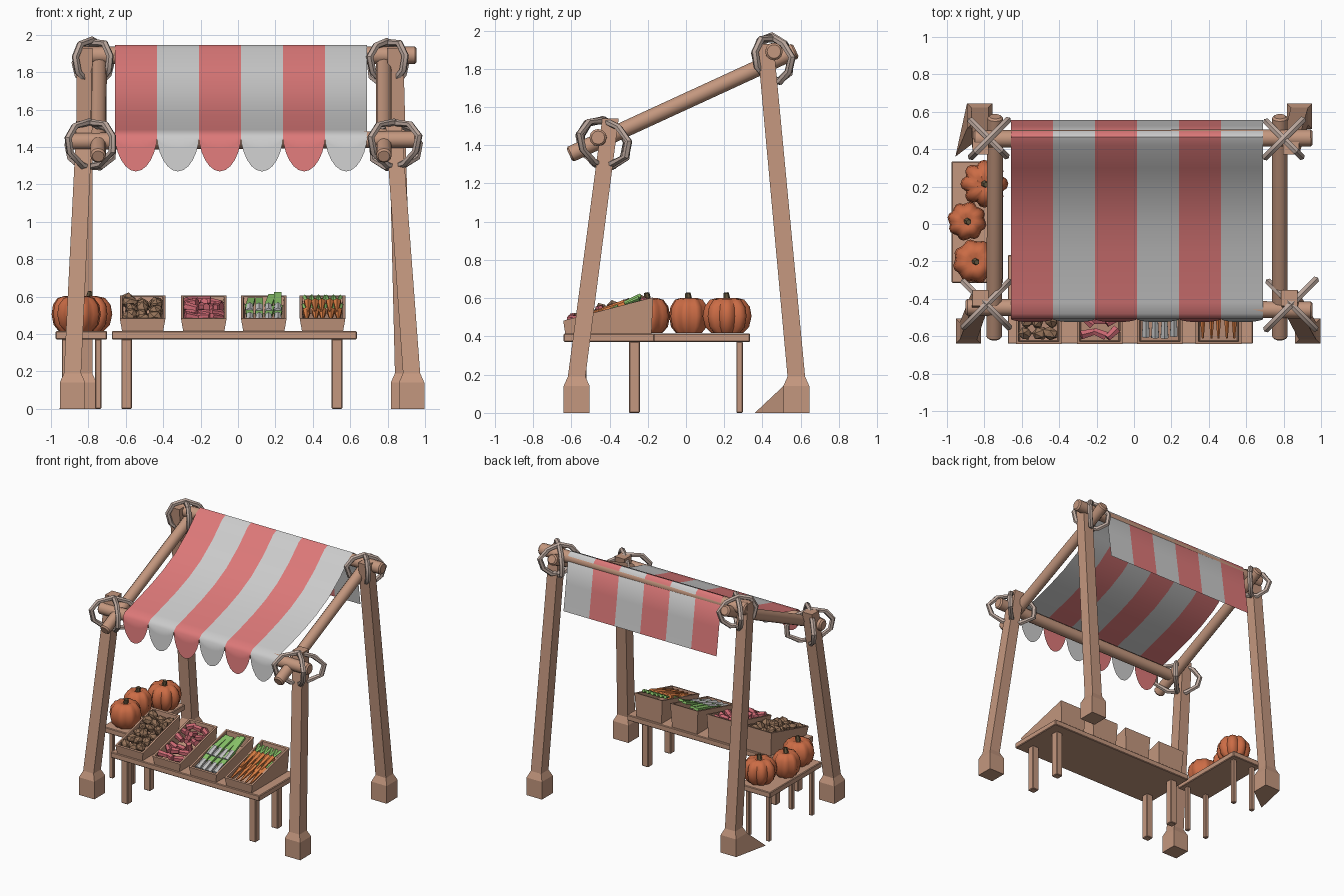
import bpy, bmesh, math, random
from mathutils import Vector, Matrix, Euler

if "Cube" in bpy.data.objects:
    bpy.data.objects.remove(bpy.data.objects["Cube"])

random.seed(4)


def material(name, r, g, b):
    m = bpy.data.materials.new(name)
    m.diffuse_color = (r, g, b, 1)
    m.use_nodes = True
    m.node_tree.nodes["Principled BSDF"].inputs["Base Color"].default_value = m.diffuse_color
    return m


WOOD = material("wood", 0.55, 0.31, 0.21)
ROPE = material("rope", 0.50, 0.39, 0.34)
RED = material("red_cloth", 0.72, 0.19, 0.19)
WHITE = material("plain_cloth", 0.8, 0.8, 0.8)
PUMPKIN = material("pumpkin", 0.60, 0.15, 0.06)
STEM = material("stem", 0.14, 0.10, 0.05)
POTATO = material("potato", 0.30, 0.17, 0.10)
RADISH = material("radish", 0.60, 0.14, 0.17)
GREEN = material("leaf", 0.25, 0.55, 0.14)
ORANGE = material("carrot", 0.75, 0.22, 0.06)


def finish(bm, name, *mats, smooth=None):
    bmesh.ops.recalc_face_normals(bm, faces=bm.faces)
    me = bpy.data.meshes.new(name)
    bm.to_mesh(me)
    bm.free()
    for m in mats:
        me.materials.append(m)
    ob = bpy.data.objects.new(name, me)
    bpy.context.collection.objects.link(ob)
    if smooth:
        bpy.ops.object.select_all(action='DESELECT')
        bpy.context.view_layer.objects.active = ob
        ob.select_set(True)
        bpy.ops.object.shade_smooth_by_angle(angle=math.radians(smooth))
    return ob


def paint(verts, idx):
    for v in verts:
        for f in v.link_faces:
            f.material_index = idx


def cone(bm, p, q, r0, r1, n=6, idx=0):
    p, q = Vector(p), Vector(q)
    rot = (q - p).to_track_quat('Z', 'Y').to_matrix().to_4x4()
    g = bmesh.ops.create_cone(bm, cap_ends=True, segments=n, radius1=r0, radius2=r1,
                              depth=(q - p).length, matrix=Matrix.Translation((p + q) / 2) @ rot)
    paint(g["verts"], idx)


def box(bm, c, s, rot=(0, 0, 0), idx=0):
    m = Matrix.Translation(c) @ Euler(rot).to_matrix().to_4x4() @ Matrix.Diagonal((*s, 1))
    paint(bmesh.ops.create_cube(bm, size=1, matrix=m)["verts"], idx)


def loft(bm, rings):
    loops = [[bm.verts.new(p) for p in r] for r in rings]
    n = len(loops[0])
    for a, b in zip(loops, loops[1:]):
        for i in range(n):
            bm.faces.new((a[i], a[(i + 1) % n], b[(i + 1) % n], b[i]))
    bm.faces.new(loops[0][::-1])
    bm.faces.new(loops[-1])


def square(x, y, z, h):
    return [(x + i * h, y + j * h, z) for i, j in ((-1, -1), (1, -1), (1, 1), (-1, 1))]


# Leaning posts with block feet; the back left foot is stretched into a wedge
for name, (x0, y0), (x1, y1, z1) in (
        ("front_left_post", (-0.885, -0.572), (-0.82, -0.395, 1.54)),
        ("front_right_post", (0.928, -0.572), (0.83, -0.395, 1.54)),
        ("back_left_post", (-0.825, 0.577), (-0.82, 0.415, 1.93)),
        ("back_right_post", (0.885, 0.577), (0.84, 0.415, 1.93))):
    bm = bmesh.new()
    base = square(x0, y0, 0, 0.068)
    if name == "back_left_post":
        base[0] = (-0.955, 0.36, 0)
    loft(bm, [base, square(x0, y0, 0.14, 0.068), square(x0, y0, 0.19, 0.046),
              square(x1, y1, z1, 0.043)])
    finish(bm, name, WOOD)

# Round frame beams
for name, p, q, r in (
        ("front_beam", (-0.90, -0.445, 1.43), (0.955, -0.46, 1.44), 0.045),
        ("back_beam", (-0.86, 0.455, 1.89), (0.955, 0.46, 1.89), 0.046),
        ("left_beam", (-0.748, -0.61, 1.35), (-0.742, 0.575, 1.895), 0.042),
        ("right_beam", (0.78, -0.61, 1.35), (0.78, 0.575, 1.895), 0.042)):
    bm = bmesh.new()
    cone(bm, p, q, r, r, 12)
    ends = [e for e in bm.edges if any(len(f.verts) > 4 for f in e.link_faces)]
    bmesh.ops.bevel(bm, geom=ends, offset=0.01, segments=1, affect='EDGES')
    finish(bm, name, WOOD, smooth=35)

# Crossed rope lashings, two faceted loops per corner
for name, c, rd, rz in (
        ("front_left_rope", (-0.79, -0.43, 1.415), 0.18, 0.12),
        ("front_right_rope", (0.84, -0.43, 1.415), 0.18, 0.12),
        ("back_left_rope", (-0.775, 0.455, 1.85), 0.135, 0.115),
        ("back_right_rope", (0.80, 0.455, 1.85), 0.135, 0.115)):
    bm = bmesh.new()
    for s in (1, -1):
        path = []
        for i in range(9):
            a = math.tau * (i + 0.3) / 9
            k = random.uniform(0.93, 1.07)
            d = rd * 0.707 * k * math.cos(a)
            path.append(Vector(c) + Vector((d, s * d, rz * k * math.sin(a) - 0.15 * s * d)))
        side = Vector((1, -s, 0)).normalized()
        loops = []
        for v in path:
            out = (v - Vector(c)).normalized()
            loops.append([bm.verts.new(v + 0.02 * (math.cos(t) * out + math.sin(t) * side))
                          for t in [math.tau * j / 6 for j in range(6)]])
        for i in range(9):
            a, b = loops[i], loops[(i + 1) % 9]
            for j in range(6):
                bm.faces.new((a[j], a[(j + 1) % 6], b[(j + 1) % 6], b[j]))
    finish(bm, name, ROPE, smooth=40)

# Striped awning: sagging sheet, back flap and scalloped front edge
PROFILE = [(0.555, 1.50), (0.525, 1.71), (0.495, 1.925), (0.465, 1.945), (0.42, 1.925),
           (0.30, 1.81), (0.15, 1.70), (0, 1.625), (-0.15, 1.57), (-0.30, 1.525),
           (-0.42, 1.492), (-0.48, 1.478), (-0.508, 1.45)]
bm = bmesh.new()
W, N = 1.348 / 6, 12
for s in range(6):
    cols = []
    for i in range(N + 1):
        u = -math.cos(math.pi * i / N)
        x = -0.658 + W * (s + 0.5 + u / 2)
        drop = 0.18 * max(1 - u * u, 0) ** 0.6 + 0.001
        pts = PROFILE + [(-0.508 - 0.017 * k * drop / 0.18, 1.45 - k * drop) for k in (0.33, 0.66, 1)]
        cols.append([bm.verts.new((x, y, z)) for y, z in pts])
    for a, b in zip(cols, cols[1:]):
        for j in range(len(a) - 1):
            bm.faces.new((a[j], a[j + 1], b[j + 1], b[j])).material_index = s % 2
bmesh.ops.remove_doubles(bm, verts=bm.verts, dist=0.0004)
finish(bm, "awning", RED, WHITE, smooth=50)

# Display tables
for name, x0, x1, y0, y1, legx, legy, w in (
        ("main_table", -0.675, 0.635, -0.64, -0.165, (-0.595, 0.53), (-0.55, -0.27), 0.058),
        ("side_table", -0.975, -0.70, -0.315, 0.335, (-0.925, -0.748), (-0.26, 0.28), 0.034)):
    bm = bmesh.new()
    box(bm, ((x0 + x1) / 2, (y0 + y1) / 2, 0.393), (x1 - x0, y1 - y0, 0.045))
    for x in legx:
        for y in legy:
            box(bm, (x, y, 0.187), (w, w, 0.374))
    bmesh.ops.bevel(bm, geom=bm.edges[:], offset=0.005, segments=1, affect='EDGES')
    finish(bm, name, WOOD)


def rim(y):
    return 0.483 + (y + 0.64) * 0.26


# Open sloping crates
CRATES = [-0.51, -0.183, 0.138, 0.452]
for k, cx in enumerate(CRATES):
    bm = bmesh.new()
    rings = []
    for hw, y0, y1, z0, z1 in ((0.110, -0.632, -0.18, 0.415, 0.415),
                               (0.122, -0.642, -0.172, rim(-0.642), rim(-0.172)),
                               (0.108, -0.628, -0.187, rim(-0.628), rim(-0.187)),
                               (0.100, -0.622, -0.190, 0.43, 0.51)):
        rings.append([(cx - hw, y0, z0), (cx + hw, y0, z0), (cx + hw, y1, z1), (cx - hw, y1, z1)])
    loft(bm, rings)
    finish(bm, f"crate_{k + 1}", WOOD)

# Potatoes
bm = bmesh.new()
for i in range(3):
    for j in range(6):
        y = -0.585 + 0.07 * j
        loc = (CRATES[0] + (i - 1) * 0.066 + random.uniform(-.01, .01), y,
               rim(y) - 0.022 + random.uniform(-0.012, 0.02))
        m = (Matrix.Translation(loc) @ Euler([random.uniform(0, 3) for _ in "xyz"]).to_matrix().to_4x4()
             @ Matrix.Diagonal((0.048, 0.036, 0.036, 1)))
        bmesh.ops.create_icosphere(bm, subdivisions=1, radius=1, matrix=m)
finish(bm, "potatoes", POTATO)

# Radishes
bm = bmesh.new()
for i in range(3):
    for j in range(6):
        y = -0.585 + 0.07 * j
        z = rim(y) - 0.02 + random.uniform(-0.01, 0.015)
        x = CRATES[1] + (i - 1) * 0.066
        d = Vector((random.uniform(-1, 1), random.uniform(-.7, .7), random.uniform(-.2, .4))).normalized() * 0.036
        cone(bm, Vector((x, y, z)) - d, Vector((x, y, z)) + d, 0.026, 0.02, 6)
finish(bm, "radishes", RADISH)

# Leeks: pale bulbs at the front, broad leaves at the back
bm = bmesh.new()
for i in range(4):
    x = CRATES[2] + (i - 1.5) * 0.05
    for y, h in ((-0.60, -0.015), (-0.47, 0.0)):
        y += random.uniform(-0.012, 0.012)
        dx = random.uniform(-0.02, 0.02)
        mid = Vector((x, y + 0.09, rim(y + 0.09) + h))
        cone(bm, (x, y, rim(y) + h - 0.012), mid, 0.024, 0.018, 6, 0)
        tip = mid + Vector((dx, 0.13, 0.045 + random.uniform(-0.015, 0.02)))
        ang = (tip - mid).to_track_quat('Y', 'Z').to_euler()
        box(bm, (mid + tip) / 2, (0.04, 0.15, 0.018), ang, 1)
finish(bm, "leeks", WHITE, GREEN)

# Carrots: tips to the front, leafy tops behind
bm = bmesh.new()
for i in range(5):
    for y, h in ((-0.61, -0.015), (-0.50, 0.002)):
        x = CRATES[3] + (i - 2) * 0.041 + random.uniform(-.006, .006)
        top = Vector((x, y + 0.18, rim(y + 0.18) + h))
        cone(bm, (x, y, rim(y) + h), top, 0.006, 0.024, 6, 0)
        for a in (-0.018, 0.018):
            cone(bm, top, top + Vector((a, 0.075, 0.03)), 0.006, 0.014, 4, 1)
finish(bm, "carrots", ORANGE, GREEN)

# Ribbed pumpkins with stems
for k, (x, y, r) in enumerate(((-0.80, 0.215, 0.128), (-0.893, 0.015, 0.106), (-0.85, -0.20, 0.12))):
    bm = bmesh.new()
    rings = []
    for f, z in ((0.25, 0.425), (0.65, 0.417), (0.9, 0.45), (1, 0.505), (0.93, 0.555),
                 (0.7, 0.592), (0.38, 0.602), (0.12, 0.588)):
        ring = []
        for i in range(32):
            a = math.tau * i / 32
            q = r * f * (0.82 + 0.18 * abs(math.cos(4 * a + k)) ** 0.8)
            ring.append((x + q * math.cos(a), y + q * math.sin(a), z))
        rings.append(ring)
    loft(bm, rings)
    finish(bm, f"pumpkin_{k + 1}", PUMPKIN, smooth=50)
    bm = bmesh.new()
    cone(bm, (x, y, 0.58), (x + 0.01, y - 0.005, 0.628), 0.02, 0.014, 6)
    finish(bm, f"pumpkin_stem_{k + 1}", STEM)
